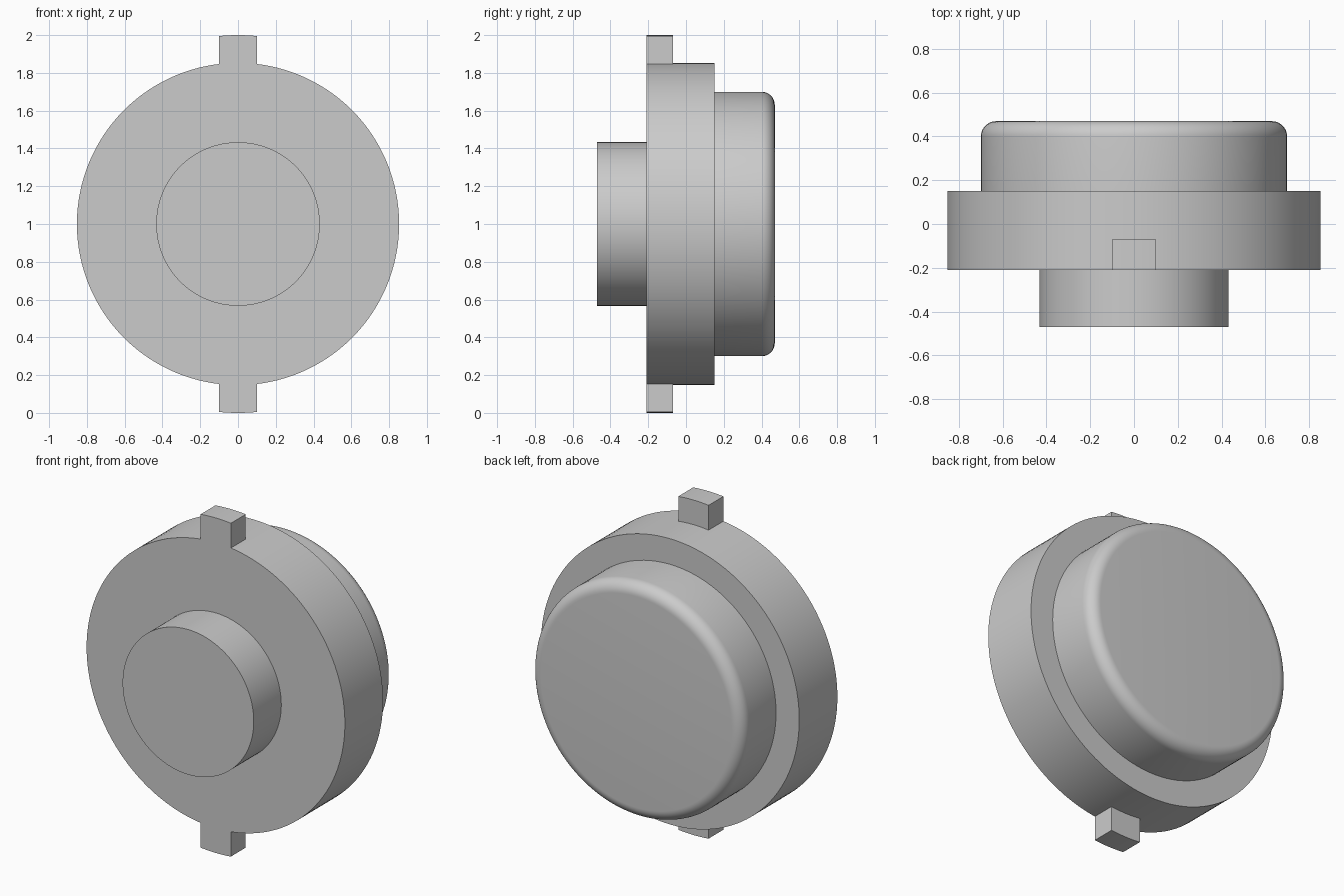
import bpy, bmesh, math

cube = bpy.data.objects.get("Cube")
if cube:
    bpy.data.objects.remove(cube, do_unlink=True)

CENTRE_Z = 1.0
SEGMENTS = 128

grey = bpy.data.materials.new("plain grey")
grey.use_nodes = True
colour = (0.6, 0.6, 0.6, 1)
grey.diffuse_color = colour
grey.node_tree.nodes["Principled BSDF"].inputs["Base Color"].default_value = colour


def finish(name, bm):
    """Turn a bmesh into a smooth-by-angle object."""
    bmesh.ops.remove_doubles(bm, verts=bm.verts, dist=1e-5)
    bmesh.ops.recalc_face_normals(bm, faces=bm.faces)
    mesh = bpy.data.meshes.new(name)
    bm.to_mesh(mesh)
    bm.free()
    mesh.materials.append(grey)
    obj = bpy.data.objects.new(name, mesh)
    bpy.context.collection.objects.link(obj)
    bpy.ops.object.select_all(action="DESELECT")
    obj.select_set(True)
    bpy.context.view_layer.objects.active = obj
    bpy.ops.object.shade_smooth_by_angle(angle=math.radians(30))
    return obj


def lathe(name, profile):
    """Spin (radius, y) points about the front-to-back axis, capping both ends."""
    bm = bmesh.new()
    rings = []
    for r, y in profile:
        angles = [math.tau * i / SEGMENTS for i in range(SEGMENTS)]
        rings.append([bm.verts.new((r * math.sin(a), y, CENTRE_Z + r * math.cos(a)))
                      for a in angles])
    for a, b in zip(rings, rings[1:]):
        for i in range(SEGMENTS):
            j = (i + 1) % SEGMENTS
            bm.faces.new((a[i], a[j], b[j], b[i]))
    bm.faces.new(rings[0])
    bm.faces.new(rings[-1])
    return finish(name, bm)


def lug(name, side, half_width=0.1, inner=0.852, outer=1.0, front=-0.21, depth=0.14):
    """Square key whose inner and outer ends follow circles about the axis."""
    bm = bmesh.new()
    steps = 8
    xs = [half_width * (2 * i / steps - 1) for i in range(steps + 1)]
    outline = [(x, outer) for x in xs] + [(x, inner) for x in reversed(xs)]
    verts = [bm.verts.new((x, front, CENTRE_Z + side * math.sqrt(r * r - x * x)))
             for x, r in outline]
    face = bm.faces.new(verts)
    extruded = bmesh.ops.extrude_face_region(bm, geom=[face], use_keep_orig=True)
    moved = [v for v in extruded["geom"] if isinstance(v, bmesh.types.BMVert)]
    bmesh.ops.translate(bm, verts=moved, vec=(0, depth, 0))
    return finish(name, bm)


# Stepped round body: front boss, wide flange, rear drum with rounded rim
fillet = 0.07
rim = [(0.7 - fillet + fillet * math.cos(t), 0.47 - fillet + fillet * math.sin(t))
       for t in (math.pi / 2 * i / 10 for i in range(11))]
lathe("stepped_body", [(0.433, -0.47), (0.433, -0.21), (0.853, -0.21),
                       (0.853, 0.15), (0.7, 0.15)] + rim)

# Locating lugs above and below the flange
lug("top_lug", 1)
lug("bottom_lug", -1)
